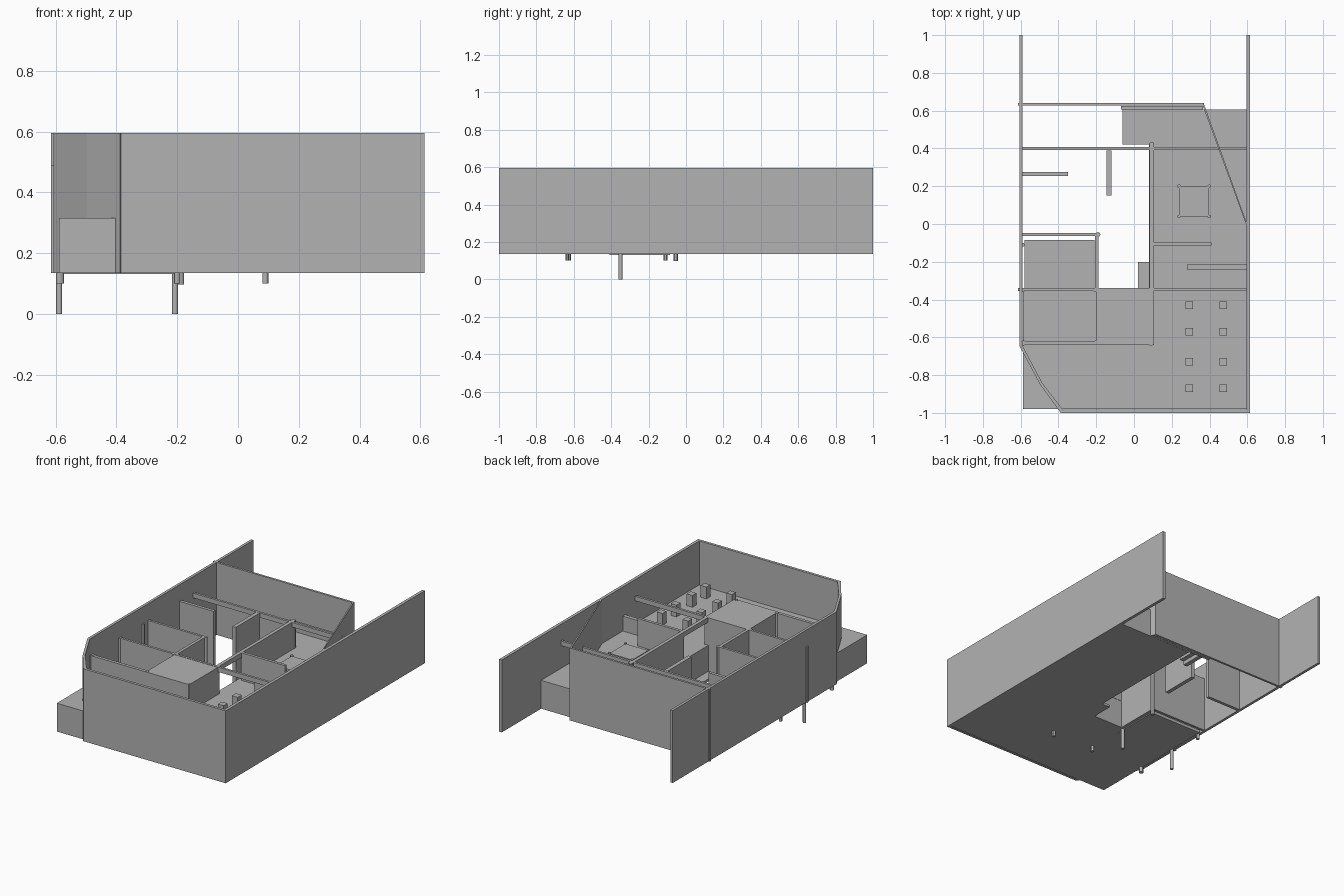
import bpy, bmesh

if "Cube" in bpy.data.objects:
    bpy.data.objects.remove(bpy.data.objects["Cube"])

# Dark grey used on every part
GREY = bpy.data.materials.new("dark_grey")
GREY.diffuse_color = (0.45, 0.45, 0.45, 1)
GREY.use_nodes = True
GREY.node_tree.nodes["Principled BSDF"].inputs["Base Color"].default_value = GREY.diffuse_color


def prism(name, pts, z0, z1):
    """Extrude a plan outline between two heights."""
    bm = bmesh.new()
    low = [bm.verts.new((x, y, z0)) for x, y in pts]
    high = [bm.verts.new((x, y, z1)) for x, y in pts]
    bm.faces.new(low[::-1])
    bm.faces.new(high)
    n = len(pts)
    for i in range(n):
        j = (i + 1) % n
        bm.faces.new((low[i], low[j], high[j], high[i]))
    bmesh.ops.recalc_face_normals(bm, faces=bm.faces)
    me = bpy.data.meshes.new(name)
    bm.to_mesh(me)
    bm.free()
    me.materials.append(GREY)
    ob = bpy.data.objects.new(name, me)
    bpy.context.collection.objects.link(ob)
    return ob


def box(name, x0, x1, y0, y1, z0, z1):
    return prism(name, [(x0, y0), (x1, y0), (x1, y1), (x0, y1)], z0, z1)


def post(name, x, y, z0, z1, r=0.01):
    bpy.ops.mesh.primitive_cylinder_add(vertices=12, radius=r, depth=z1 - z0,
                                        location=(x, y, (z0 + z1) / 2))
    ob = bpy.context.object
    ob.name = name
    ob.data.materials.append(GREY)
    bpy.ops.object.shade_smooth_by_angle()


BASE, FLOOR, MID, TOP = 0.135, 0.315, 0.49, 0.595

# Thick floor around the open courtyard
prism("main_floor", [(-0.588, -0.98), (0.6, -0.98), (0.6, 0.605), (0.08, 0.605),
                     (0.08, -0.34), (-0.588, -0.34)], BASE, FLOOR)
box("left_room_floor", -0.58, -0.21, -0.41, -0.085, 0.131, 0.15)
box("courtyard_step", 0.02, 0.08, -0.34, -0.2, BASE, 0.15)

# Outer walls
box("right_wall", 0.595, 0.614, -1.0, 1.0, BASE, TOP)
box("left_wall", -0.607, -0.59, -0.645, 1.0, BASE, TOP)
box("front_wall", -0.385, 0.6, -1.0, -0.983, BASE, TOP)
prism("front_corner_wall", [(-0.607, -0.645), (-0.497, -0.85), (-0.388, -1.0),
                            (-0.375, -0.985), (-0.485, -0.842), (-0.59, -0.645)], BASE, TOP)
box("rear_wall", -0.6, 0.37, 0.627, 0.641, BASE, TOP)
prism("slanted_rear_wall", [(0.362, 0.632), (0.37, 0.636), (0.599, 0.0), (0.593, -0.002)],
      BASE, TOP)
box("rear_pilaster", -0.615, -0.58, 0.627, 0.641, BASE, TOP)

# Long cross beams
box("front_cross_beam", -0.615, 0.6, -0.353, -0.338, 0.46, MID)
box("rear_cross_beam", -0.6, 0.6, 0.392, 0.407, 0.46, MID)

# Raised volume with an open well on its left
box("raised_platform", -0.2, 0.105, -0.64, -0.338, FLOOR, MID - 0.002)
box("well_front_rim", -0.59, -0.2, -0.64, -0.62, FLOOR, MID - 0.002)

# Interior partitions
box("left_partition_front", -0.59, -0.19, -0.353, -0.338, BASE, MID - 0.001)
box("left_partition_middle", -0.59, -0.185, -0.063, -0.048, BASE, MID)
box("courtyard_left_wall", -0.207, -0.188, -0.338, -0.063, BASE, MID)
box("short_partition", -0.59, -0.35, 0.255, 0.275, BASE, MID)
box("free_standing_wall", -0.145, -0.12, 0.15, 0.39, BASE, MID)
box("central_wall", 0.083, 0.105, -0.1, 0.43, FLOOR, MID)
box("central_wall_lintel", 0.083, 0.105, -0.338, -0.1, 0.46, MID)
box("right_partition", 0.105, 0.41, -0.115, -0.097, FLOOR, MID)
box("counter", 0.28, 0.595, -0.24, -0.215, FLOOR, 0.41)
box("rear_parapet", -0.07, 0.365, 0.606, 0.626, BASE, 0.37)

# Stair climbing to the rear landing
box("rear_landing", -0.06, 0.08, 0.42, 0.605, 0.3, FLOOR)
for i in range(5):
    box(f"stair_{i + 1}", -0.06 + i * 0.028, -0.032 + i * 0.028, 0.42, 0.605,
        0.17 + i * 0.025, 0.302)

# Two rows of stools
for x in (0.292, 0.472):
    for y in (-0.43, -0.57, -0.73, -0.87):
        box("stool", x - 0.02, x + 0.02, y - 0.02, y + 0.02, FLOOR, 0.39)

# Square table with corner posts
box("table_top", 0.238, 0.398, 0.04, 0.2, 0.37, 0.385)
for x in (0.238, 0.398):
    for y in (0.04, 0.2):
        post("table_leg", x, y, FLOOR, 0.39, 0.009)

# Posts passing below the floor
for x in (-0.588, -0.207):
    post("long_leg", x, -0.35, 0.0, MID)
post("short_leg", -0.585, -0.63, 0.1, MID, 0.013)
post("short_leg", -0.2, -0.625, 0.1, MID)
box("outer_column", -0.615, -0.595, -0.354, -0.338, BASE, MID)
post("platform_post", 0.09, -0.635, 0.1, MID)
post("partition_post", -0.19, -0.055, 0.097, MID, 0.012)
post("left_room_leg", -0.588, -0.11, 0.1, MID)
post("central_wall_post", 0.094, 0.422, BASE, MID, 0.013)
